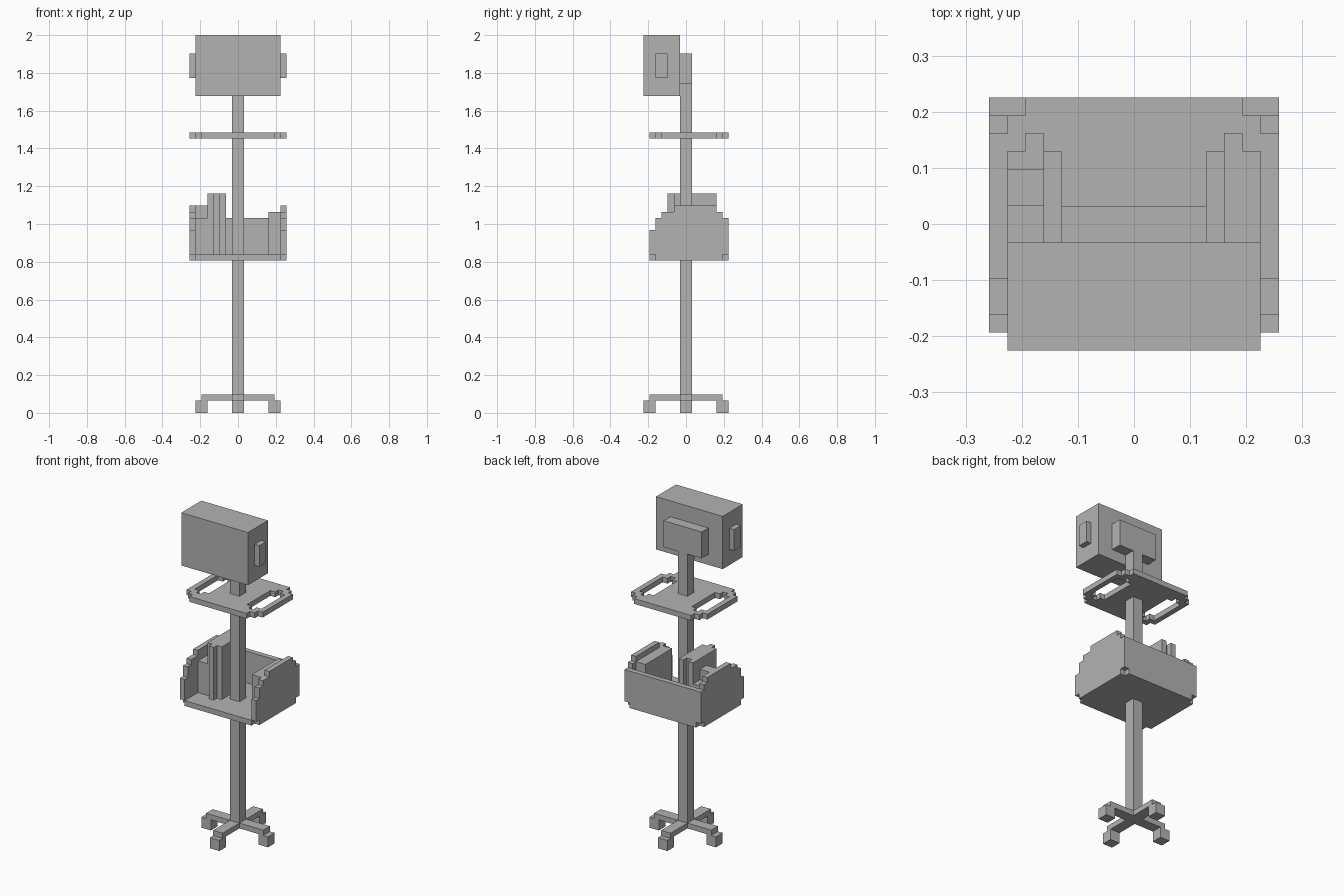
import bpy
import bmesh
from mathutils import Vector

old = bpy.data.objects.get("Cube")
if old:
    bpy.data.objects.remove(old, do_unlink=True)

U = 2 / 62  # one block unit

grey = bpy.data.materials.new("plain_grey")
grey.use_nodes = True
COLOUR = (0.45, 0.45, 0.45, 1)
grey.diffuse_color = COLOUR
grey.node_tree.nodes["Principled BSDF"].inputs["Base Color"].default_value = COLOUR


def prism(name, outline, axis, low, high):
    """Extrude a flat outline along x or z; sizes in block units."""
    def place(a, b, d):
        return Vector((d, a, b) if axis == "x" else (a, b, d)) * U
    bm = bmesh.new()
    face = bm.faces.new([bm.verts.new(place(a, b, low)) for a, b in outline])
    side = bmesh.ops.extrude_face_region(bm, geom=[face])
    moved = [g for g in side["geom"] if isinstance(g, bmesh.types.BMVert)]
    bmesh.ops.translate(bm, verts=moved, vec=place(0, 0, high - low))
    bmesh.ops.recalc_face_normals(bm, faces=bm.faces[:])
    mesh = bpy.data.meshes.new(name)
    bm.to_mesh(mesh)
    bm.free()
    mesh.materials.append(grey)
    obj = bpy.data.objects.new(name, mesh)
    bpy.context.scene.collection.objects.link(obj)
    return obj


def box(name, x, y, z):
    corners = [(x[0], y[0]), (x[1], y[0]), (x[1], y[1]), (x[0], y[1])]
    return prism(name, corners, "z", *z)


# Base: crossed arms with four block feet
box("base_arm_across", (-6, 6), (-1, 1), (2, 3))
for name, s in (("front", -1), ("back", 1)):
    box(f"base_arm_{name}", (-1, 1), sorted((s, s * 6)), (2, 3))
    box(f"{name}_foot", (-1, 1), sorted((s * 5, s * 7)), (0, 2))
for name, s in (("left", 1), ("right", -1)):
    box(f"{name}_foot", sorted((s * 5, s * 7)), (-1, 1), (0, 2))

# Pole
box("pole", (-1, 1), (-1, 1), (2, 54))

# Basket with stepped side panels
box("basket_floor", (-7, 7), (-6, 6), (25, 26))
box("basket_back", (-7, 7), (6, 7), (25, 32))
panel = [(-5, 25), (6, 25), (6, 26), (7, 26), (7, 32), (6, 32), (6, 33),
         (5, 33), (5, 34), (-2, 34), (-2, 33), (-4, 33), (-4, 32), (-5, 32),
         (-5, 30), (-6, 30), (-6, 26), (-5, 26)]
prism("basket_left_side", panel, "x", 7, 8)
prism("basket_right_side", panel, "x", -8, -7)

# Basket contents
box("left_box", (5, 7), (-3, 5), (26, 33))
box("right_box", (-7, -5), (-2, 5), (26, 32))
box("right_box_cap", (-7, -5), (1, 3), (32, 34))
box("outer_folder", (-5, -4), (-2, 5), (26, 36))
box("middle_folder", (-4, -3), (-3, 4), (26, 36))
box("inner_folder", (-3, -2), (-2, 5), (26, 36))

# Tray with a looped handle on each side
box("tray", (-4, 4), (-6, 7), (45, 46))
outer = [(4, 7), (6, 7), (6, 6), (7, 6), (7, 5), (8, 5)]
inner = [(7, 4), (6, 4), (6, 5), (5, 5), (5, 4), (4, 4)]


def flip(points):
    return [(x, 1 - y) for x, y in reversed(points)]


handle = outer + flip(outer) + flip(inner) + inner
prism("tray_left_handle", handle, "z", 45, 46)
prism("tray_right_handle", [(-x, y) for x, y in handle], "z", 45, 46)

# Monitor head, side knobs and rear mount
box("monitor", (-7, 7), (-7, -1), (52, 62))
box("monitor_mount", (-4, 4), (-1, 1), (54, 59))
for name, s in (("left", 1), ("right", -1)):
    box(f"monitor_{name}_knob", sorted((s * 7, s * 8)), (-5, -3), (55, 59))
